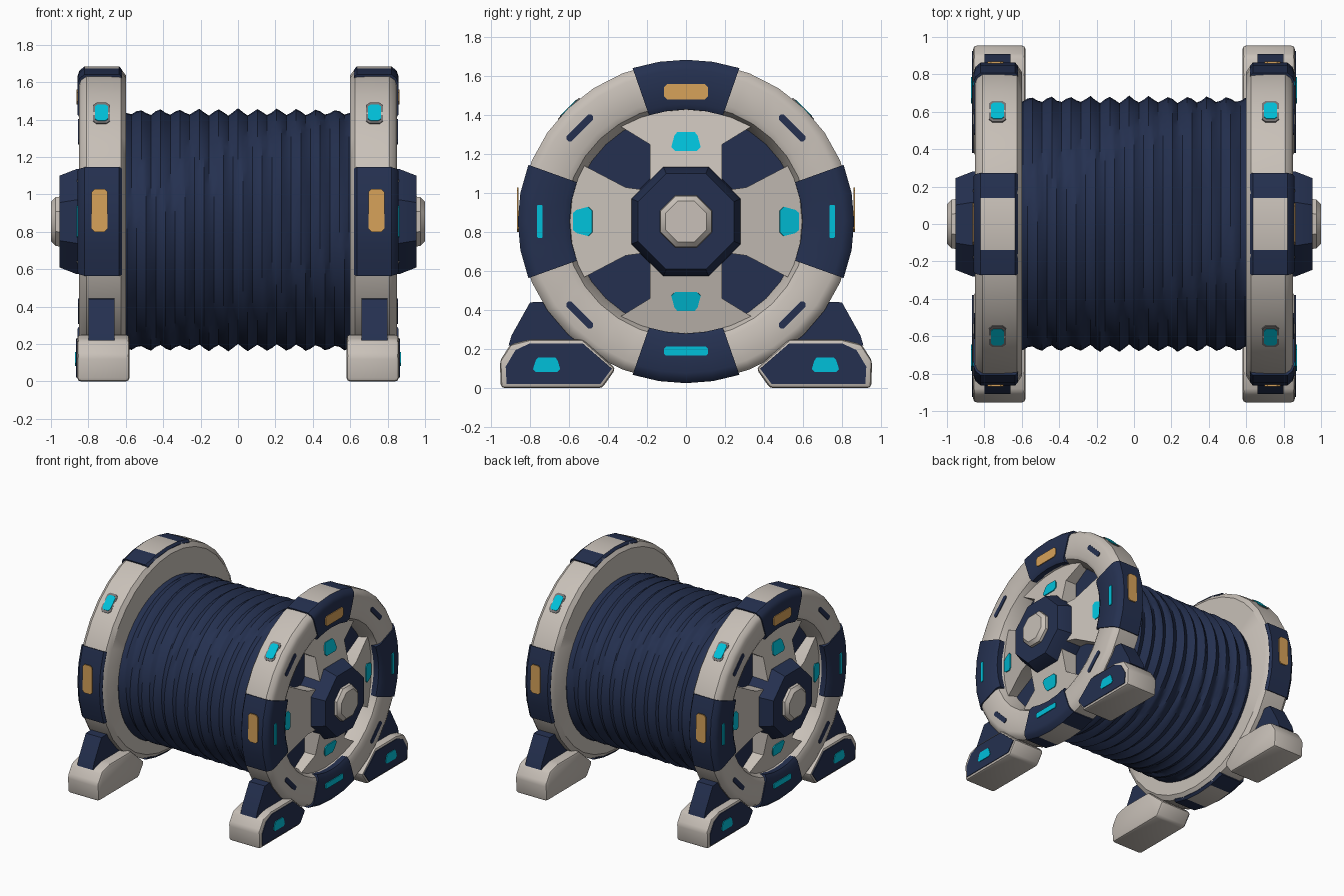
import bpy, bmesh, math, random
from mathutils import Vector

if "Cube" in bpy.data.objects:
    bpy.data.objects.remove(bpy.data.objects["Cube"])

random.seed(4)
CZ = 0.855  # wheel axis height


def material(name, rgb):
    m = bpy.data.materials.new(name)
    m.diffuse_color = (*rgb, 1)
    m.use_nodes = True
    m.node_tree.nodes["Principled BSDF"].inputs["Base Color"].default_value = m.diffuse_color
    return m


NAVY = material("navy", (0.018, 0.030, 0.080))
BEIGE = material("warm_white", (0.58, 0.53, 0.48))
CYAN = material("cyan", (0.0, 0.53, 0.70))
ORANGE = material("orange", (0.68, 0.36, 0.10))
GREY = material("grey", (0.19, 0.18, 0.18))
right_parts = []


def finish(bm, name, mats, mirrored=True):
    bmesh.ops.remove_doubles(bm, verts=bm.verts, dist=1e-5)
    bmesh.ops.recalc_face_normals(bm, faces=bm.faces)
    me = bpy.data.meshes.new(name)
    bm.to_mesh(me)
    bm.free()
    for m in mats:
        me.materials.append(m)
    ob = bpy.data.objects.new(name, me)
    bpy.context.collection.objects.link(ob)
    if mirrored:
        right_parts.append(ob)
    return ob


def ring_point(x, r, a, sy=1.0, sz=1.0):
    return Vector((x, r * math.sin(a) * sy, CZ + r * math.cos(a) * sz))


def lathe(name, loop, segs, mat, a0=0.0, a1=None, sy=1.0, sz=1.0, cap_mat=None):
    """Sweep a closed (x, r) loop round the x axis, fully or over an arc."""
    bm = bmesh.new()
    full = a1 is None
    span = 2 * math.pi if full else a1 - a0
    rings = [[bm.verts.new(ring_point(x, r, a0 + span * i / segs, sy, sz)) for x, r in loop]
             for i in range(segs if full else segs + 1)]
    n = len(loop)
    top = max(r for _, r in loop)
    for i in range(segs):
        A, B = rings[i], rings[(i + 1) % len(rings)]
        for j in range(n):
            k = (j + 1) % n
            f = bm.faces.new((A[j], A[k], B[k], B[j]))
            # middle of the outer edge takes the second colour
            if cap_mat and loop[j][1] == top == loop[k][1] and 0 < i < segs - 1:
                f.material_index = 1
    if not full:
        bm.faces.new(rings[0])
        bm.faces.new(rings[-1])
    return finish(bm, name, [mat] + ([cap_mat] if cap_mat else []))


def prism(name, pts, x0, x1, mat, bevel=0.0):
    """Extrude a (y, z) outline along x; x1 may be a function of (y, z)."""
    bm = bmesh.new()
    fx = x1 if callable(x1) else (lambda y, z: x1)
    lo = [bm.verts.new((x0, y, z)) for y, z in pts]
    hi = [bm.verts.new((fx(y, z), y, z)) for y, z in pts]
    bm.faces.new(lo)
    bm.faces.new(hi)
    for i in range(len(pts)):
        j = (i + 1) % len(pts)
        bm.faces.new((lo[i], lo[j], hi[j], hi[i]))
    if bevel:
        bmesh.ops.recalc_face_normals(bm, faces=bm.faces)
        bmesh.ops.bevel(bm, geom=bm.edges[:], offset=bevel, segments=2, profile=0.5, affect='EDGES')
    return finish(bm, name, [mat])


def plate(name, centre, u, n, w, h, mat, t=0.009, taper=1.0, cut=0.2):
    """Thin chamfered plate: width w along u, facing n."""
    u, n, c = Vector(u).normalized(), Vector(n).normalized(), Vector(centre)
    v = n.cross(u)
    k = cut * min(w, h)
    w2, h2 = w / 2, h / 2
    pts = [(-w2, -h2 + k), (-w2 + k, -h2), (w2 - k, -h2), (w2, -h2 + k),
           (w2, h2 - k), (w2 - k, h2), (-w2 + k, h2), (-w2, h2 - k)]
    bm = bmesh.new()
    rows = [[bm.verts.new(c + u * a * (taper if b > 0 else 1) + v * b + n * d) for a, b in pts]
            for d in (-t / 2, t / 2)]
    for r in rows:
        bm.faces.new(r)
    for i in range(8):
        j = (i + 1) % 8
        bm.faces.new((rows[0][i], rows[0][j], rows[1][j], rows[1][i]))
    return finish(bm, name, [mat])


# Wheel rim, recessed disc and hub
SY, SZ = 1.03, 0.99
lathe("wheel_rim", [(0.60, 0.45), (0.60, 0.79), (0.625, 0.825), (0.70, 0.83), (0.81, 0.83), (0.838, 0.81),
                    (0.85, 0.78), (0.85, 0.635), (0.835, 0.605), (0.76, 0.57), (0.70, 0.56), (0.70, 0.45)],
      32, BEIGE, sy=SY, sz=SZ)
lathe("recessed_disc", [(0.61, 0), (0.61, 0.58), (0.725, 0.58), (0.725, 0)], 32, NAVY)
k8 = 1 / math.cos(math.pi / 8)
lathe("hub", [(0.72, 0), (0.72, 0.285 * k8), (0.865, 0.28 * k8), (0.955, 0.245 * k8), (0.955, 0)],
      8, NAVY, a0=math.pi / 8)
lathe("hub_cap", [(0.94, 0), (0.94, 0.135 * k8), (0.975, 0.13 * k8), (1.0, 0.105 * k8), (1.0, 0)],
      8, BEIGE, a0=math.pi / 8)


# Four spokes sloping from hub to rim
def slope(y, z):
    return 0.865 - 0.225 * (max(abs(y), abs(z - CZ)) - 0.2)


for i, name in enumerate(("top", "back", "bottom", "front")):
    a = i * math.pi / 2
    s, c = round(math.sin(a)), round(math.cos(a))
    half = ([(0.2, 0.16), (0.31, 0.175), (0.52, 0.285), (0.6, 0.32)] if s else
            [(0.2, 0.185), (0.395, 0.185), (0.49, 0.34), (0.6, 0.34)])
    pts = [(r, w) for r, w in half] + [(r, -w) for r, w in reversed(half)]
    prism(name + "_spoke", [(r * s + w * c, CZ + r * c - w * s) for r, w in pts], 0.70, slope, BEIGE)
    # spoke light
    r = 0.53 if s else 0.41
    plate(name + "_spoke_light", (0.865 - 0.225 * (r - 0.2) + 0.003, r * s, CZ + r * c),
          (0, c, -s), (1, 0.225 * s, 0.225 * c), 0.15, 0.10, CYAN,
          taper=0.8)
    # rim armour panel with its light
    d = math.radians(20.5 if s else 18.5)
    lathe(name + "_panel", [(0.62, 0.60), (0.62, 0.82), (0.635, 0.838), (0.82, 0.838), (0.848, 0.815),
                            (0.858, 0.785), (0.858, 0.61), (0.84, 0.58)],
          4, NAVY, a - d, a + d, SY, SZ, cap_mat=None if s else BEIGE)
    r = 0.75 if s else 0.665
    col = ORANGE if name == "top" else CYAN
    plate(name + "_panel_light", (0.860, r * s, CZ + r * c), (0, c, -s), (1, 0, 0),
          0.17 if s else 0.225, 0.08 if name == "top" else (0.03 if s else 0.045), col)
    if s:
        plate(name + "_edge_light", (0.74, s * 0.863, 0.915), (0, 0, 1), (0, s, 0), 0.23, 0.085, ORANGE)

# Diagonal slits on the rim face, lights on the upper rim edge
for sy in (-1, 1):
    for sz in (-1, 1):
        plate("rim_slit", (0.851, 0.545 * sy, CZ + 0.48 * sz), (0, sy, -sz), (1, 0, 0), 0.18, 0.037, NAVY, cut=0.3)
    nrm = Vector((0, sy, 1)).normalized()
    pos = Vector((0.73, 0.601 * sy, CZ + 0.578))
    plate("edge_light_frame", pos - nrm * 0.001, (1, 0, 0), nrm, 0.09, 0.155, GREY)
    plate("edge_light", pos + nrm * 0.003, (1, 0, 0), nrm, 0.07, 0.12, CYAN)

# Feet with side plates, lights and braces
for s, name in ((-1, "front"), (1, "back")):
    def side(pts):
        return [(y * s, z) for y, z in pts]
    prism(name + "_foot", side([(0.36, 0.10), (0.43, 0.0), (0.95, 0.0), (0.955, 0.14), (0.90, 0.225),
                                (0.80, 0.25), (0.53, 0.25)]), 0.58, 0.86, BEIGE, 0.02)
    prism(name + "_foot_plate", side([(0.38, 0.10), (0.44, 0.02), (0.92, 0.02), (0.925, 0.11), (0.875, 0.195),
                                      (0.80, 0.23), (0.53, 0.23)]), 0.857, 0.865, NAVY)
    prism(name + "_foot_brace", side([(0.5, 0.2), (0.91, 0.22), (0.895, 0.27), (0.80, 0.44), (0.6, 0.45)]),
          0.66, 0.80, NAVY)
    plate(name + "_foot_light", (0.866, 0.715 * s, 0.12), (0, 1, 0), (1, 0, 0), 0.14, 0.075, CYAN,
          taper=0.8)

# Mirror every wheel part to the left side
for ob in right_parts:
    bm = bmesh.new()
    bm.from_mesh(ob.data)
    for v in bm.verts:
        v.co.x = -v.co.x
    bmesh.ops.reverse_faces(bm, faces=bm.faces)
    mats = list(ob.data.materials)
    base = ob.name
    ob.name = "right_" + base
    finish(bm, "left_" + base, mats, False)

# Ridged drum between the wheels, wound in a shallow spiral
bm = bmesh.new()
SEG, ROWS, HALF = 48, 48, 0.62
jit = [random.uniform(0.75, 1.25) for _ in range(ROWS + 1)]
grid = []
for i in range(ROWS + 1):
    x = -HALF + 2 * HALF * i / ROWS
    row = []
    for j in range(SEG):
        a = 2 * math.pi * j / SEG
        ph = (x / 0.105 + j / SEG) % 1.0
        r = 1 + 0.028 * jit[i] * (abs(2 * ph - 1) * 2 - 1)
        row.append(bm.verts.new((x, 0.665 * r * math.sin(a), 0.81 + 0.63 * r * math.cos(a))))
    grid.append(row)
for i in range(ROWS):
    for j in range(SEG):
        k = (j + 1) % SEG
        bm.faces.new((grid[i][j], grid[i][k], grid[i + 1][k], grid[i + 1][j]))
bm.faces.new(grid[0])
bm.faces.new(grid[-1])
finish(bm, "ridged_drum", [NAVY], False)

# Smooth shading with crisp edges
for ob in bpy.context.collection.objects:
    ob.select_set(True)
    bpy.context.view_layer.objects.active = ob
bpy.ops.object.shade_smooth_by_angle(angle=math.radians(35))
